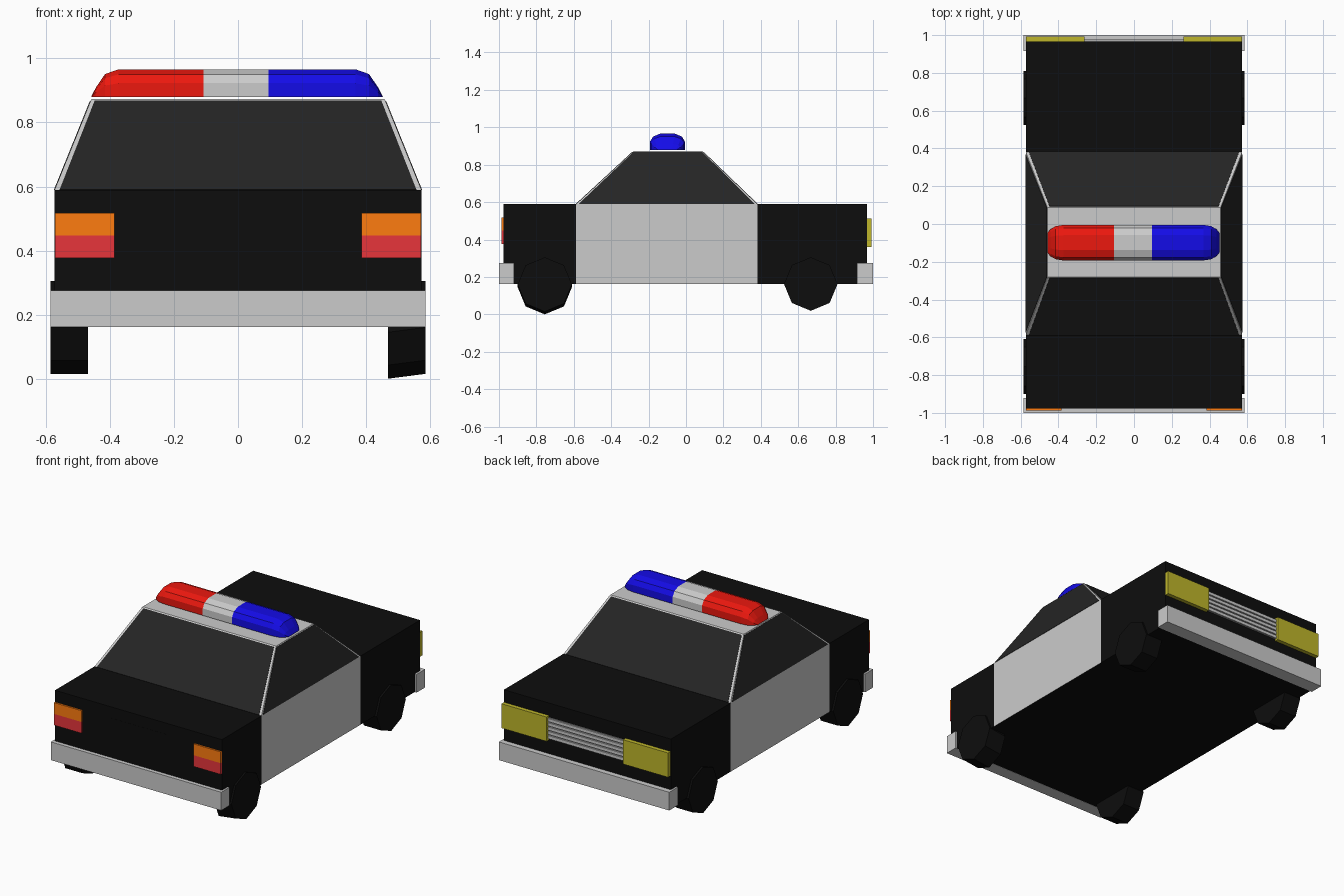
import bpy, bmesh, math
from mathutils import Vector

if "Cube" in bpy.data.objects:
    bpy.data.objects.remove(bpy.data.objects["Cube"])


def mat(name, *rgb):
    m = bpy.data.materials.new(name)
    m.diffuse_color = (*rgb, 1)
    m.use_nodes = True
    m.node_tree.nodes["Principled BSDF"].inputs["Base Color"].default_value = m.diffuse_color
    return m


BLACK = mat("black", 0.004, 0.004, 0.004)
GLASS = mat("dark_glass", 0.018, 0.018, 0.018)
GREY = mat("light_grey", 0.8, 0.8, 0.8)
RED = mat("red", 0.84, 0.009, 0.0045)
BLUE = mat("blue", 0.007, 0.0035, 0.8)
ORANGE = mat("orange", 1.0, 0.2, 0.005)
TAIL = mat("tail_red", 0.8, 0.036, 0.044)
YELLOW = mat("yellow", 0.52, 0.47, 0.024)


def finish(name, bm, *mats):
    bmesh.ops.recalc_face_normals(bm, faces=bm.faces)
    me = bpy.data.meshes.new(name)
    bm.to_mesh(me)
    bm.free()
    for m in mats:
        me.materials.append(m)
    ob = bpy.data.objects.new(name, me)
    bpy.context.collection.objects.link(ob)
    return ob


def loft(name, rings, *mats, paint=None):
    """Skin closed rings of points and cap both ends."""
    bm = bmesh.new()
    vs = [[bm.verts.new(p) for p in r] for r in rings]
    n = len(vs[0])
    for a, b in zip(vs, vs[1:]):
        for i in range(n):
            j = (i + 1) % n
            bm.faces.new((a[i], a[j], b[j], b[i]))
    bm.faces.new(vs[0])
    bm.faces.new(vs[-1])
    if paint:
        bm.normal_update()
        for f in bm.faces:
            f.material_index = paint(f)
    return finish(name, bm, *mats)


def rect_y(x0, x1, z0, z1, y):
    return [(x0, y, z0), (x1, y, z0), (x1, y, z1), (x0, y, z1)]


def box(name, x0, x1, y0, y1, z0, z1, *mats):
    return loft(name, [rect_y(x0, x1, z0, z1, y) for y in (y0, y1)], *mats)


# Body with light door panels in the middle section
W, ZB, ZT = 0.573, 0.163, 0.589
DF, DB = -0.588, 0.382
FRONT, BACK = -0.976, 0.967
loft("body", [rect_y(-W, W, ZB, ZT, y) for y in (FRONT, DF, DB, BACK)],
     BLACK, GREY,
     paint=lambda f: int(abs(f.normal.x) > 0.9 and abs(f.calc_center_median().y + 0.1) < 0.1))

# Cabin shell
base = [(-W, DF, ZT), (W, DF, ZT), (W, DB, ZT), (-W, DB, ZT)]
RZ, RX = 0.873, 0.458
roof = [(-RX, -0.28, RZ), (RX, -0.28, RZ), (RX, 0.087, RZ), (-RX, 0.087, RZ)]
loft("cabin", [base, roof])

# Window panes lying on the cabin sides, leaving thin pillars
centre = Vector((0, -0.1, 0.6))
for i, name in enumerate(("windscreen", "right_window", "rear_window", "left_window")):
    j = (i + 1) % 4
    a, b, c, d = (Vector(p) for p in (base[i], base[j], roof[j], roof[i]))
    n = (b - a).cross(d - a).normalized()
    if n.dot(a - centre) < 0:
        n = -n
    c, d = b.lerp(c, 0.98), a.lerp(d, 0.98)
    u = 0.014
    pane = [a.lerp(b, u), a.lerp(b, 1 - u), d.lerp(c, 1 - u), d.lerp(c, u)]
    loft(name, [[p - n * 0.002 for p in pane], [p + n * 0.002 for p in pane]], GLASS)

# Bumpers
box("front_bumper", -0.585, 0.585, -1.0, -0.92, ZB - 0.001, 0.275)
box("rear_bumper", -0.585, 0.585, 0.915, 1.0, ZB - 0.001, 0.275)

# Lamps on both sides
for side, s in (("left", -1), ("right", 1)):
    x0, x1 = sorted((s * 0.385, s * (W - 0.001)))
    box(side + "_orange_lamp", x0, x1, -0.987, FRONT, 0.447, 0.517, ORANGE)
    box(side + "_red_lamp", x0, x1, -0.987, FRONT, 0.377, 0.447, TAIL)
    x0, x1 = sorted((s * 0.262, s * (W - 0.001)))
    box(side + "_headlight", x0, x1, BACK, 0.992, 0.361, 0.512, YELLOW)

# Blank plate panel and slatted grille
box("plate_panel", -0.19, 0.19, FRONT - 0.001, FRONT, 0.42, 0.52, BLACK)
box("grille_back", -0.262, 0.262, BACK, 0.972, 0.372, 0.502, mat("mid_grey", 0.3, 0.3, 0.3))
for k in range(5):
    z = 0.374 + k * 0.0265
    box(f"grille_slat_{k}", -0.262, 0.262, BACK, 0.98, z, z + 0.019)


# Eight-sided wheels; one sags slightly on its inner side
def wheel(name, s, y, z, r, drop=0):
    rings = []
    for x, dz in ((0.468, drop), (0.585, 0)):
        rings.append([(s * x, y + r * math.sin(k * math.pi / 4),
                       z - dz + r * math.cos(k * math.pi / 4)) for k in range(8)])
    loft(name, rings, BLACK)


wheel("front_left_wheel", -1, -0.755, 0.16, 0.145)
wheel("front_right_wheel", 1, -0.755, 0.16, 0.145, 0.015)
for side, s in (("left", -1), ("right", 1)):
    wheel(f"rear_{side}_wheel", s, 0.667, 0.162, 0.143)

# Light bar: half-octagon section, tapering at the ends
half = [(1, 0), (1, 0.5), (0.82, 0.82), (0.42, 1)]
section = half + [(-w, h) for w, h in reversed(half)]


def bar_ring(x, w=1, h=1):
    return [(x, -0.099 + 0.094 * w * a, 0.879 + 0.087 * h * b) for a, b in section]


ends = ((0.455, 0.55, 0.03), (0.44, 0.75, 0.36), (0.412, 0.93, 0.83), (0.37, 1, 1))
loft("light_bar_red", [bar_ring(-x - 0.003, w, h) for x, w, h in ends] + [bar_ring(-0.107)], RED)
loft("light_bar_middle", [bar_ring(-0.107), bar_ring(0.095)])
loft("light_bar_blue", [bar_ring(x - 0.003, w, h) for x, w, h in ends] + [bar_ring(0.095)], BLUE)
